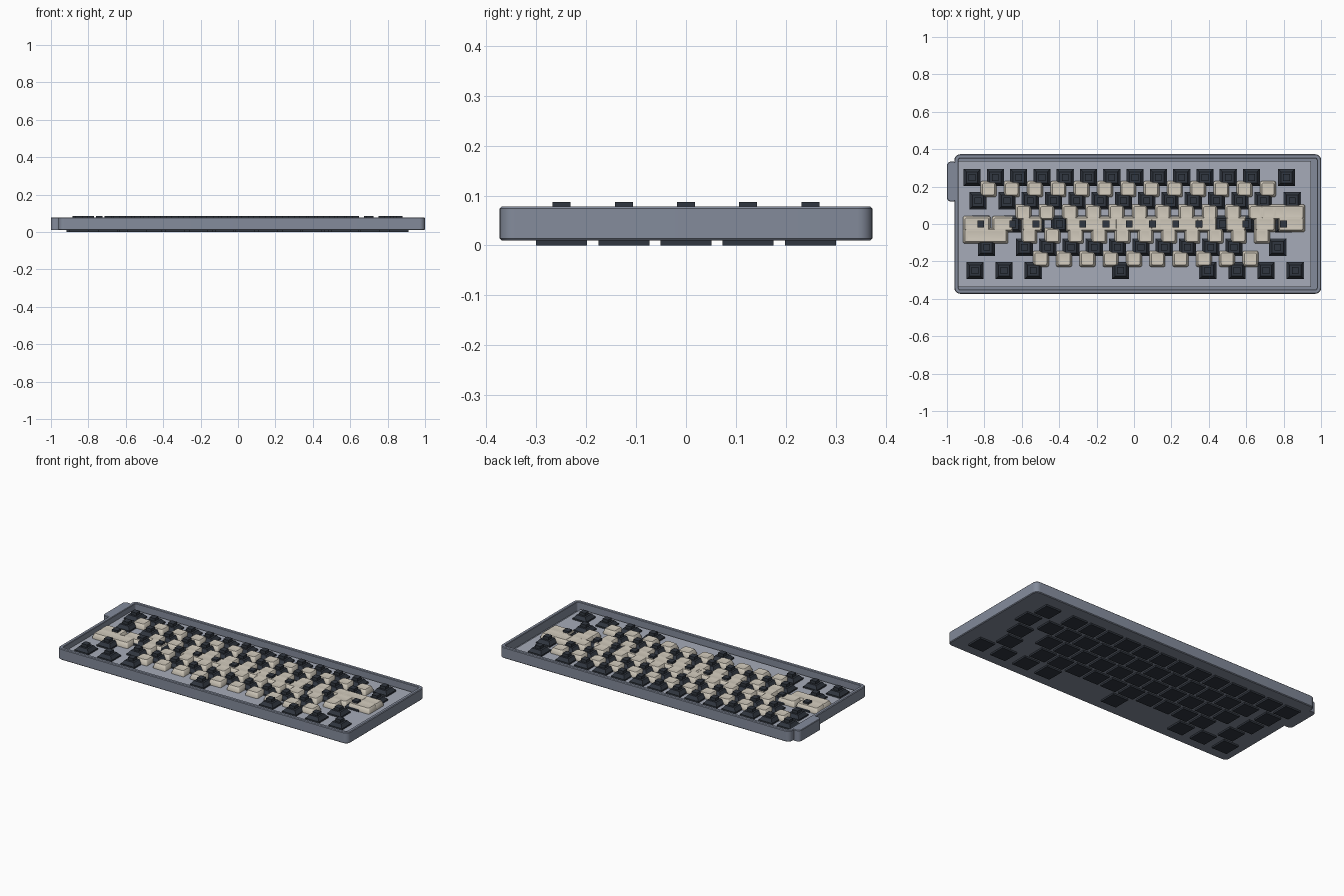
import bpy, bmesh, math

if "Cube" in bpy.data.objects:
    bpy.data.objects.remove(bpy.data.objects["Cube"])

U = 0.1245                      # one key unit
X0, Y0 = -0.928, 0.249          # left edge of layout, centre of top row


def material(name, rgb):
    m = bpy.data.materials.new(name)
    m.diffuse_color = (*rgb, 1)
    m.use_nodes = True
    m.node_tree.nodes["Principled BSDF"].inputs["Base Color"].default_value = m.diffuse_color
    return m


CASE = material("case_grey", (0.23, 0.26, 0.33))
PLATE = material("plate_grey", (0.38, 0.41, 0.48))
DARK = material("switch_dark", (0.03, 0.037, 0.05))
CREAM = material("cap_cream", (0.65, 0.60, 0.51))


def loft(bm, cx, cy, rings, seg=0):
    """Stack of (half_x, half_y, corner_radius, z) rectangles, capped at both ends."""
    prev = None
    for hx, hy, r, z in rings:
        loop = []
        for i, (sx, sy) in enumerate([(1, 1), (-1, 1), (-1, -1), (1, -1)]):
            for k in range(seg + 1):
                a = math.radians(90 * i + (90 * k / seg if seg else 45))
                rr = r if seg else 0
                loop.append(bm.verts.new((cx + sx * (hx - rr) + rr * math.cos(a),
                                          cy + sy * (hy - rr) + rr * math.sin(a), z)))
        n = len(loop)
        if prev is None:
            bm.faces.new(loop[::-1])
        else:
            for k in range(n):
                bm.faces.new((prev[k], prev[(k + 1) % n], loop[(k + 1) % n], loop[k]))
        prev = loop
    bm.faces.new(prev)


def finish(bm, name, mat, smooth=False):
    me = bpy.data.meshes.new(name)
    bm.to_mesh(me)
    bm.free()
    me.materials.append(mat)
    ob = bpy.data.objects.new(name, me)
    bpy.context.collection.objects.link(ob)
    if smooth:
        bpy.ops.object.select_all(action='DESELECT')
        ob.select_set(True)
        bpy.context.view_layer.objects.active = ob
        bpy.ops.object.shade_smooth_by_angle(angle=math.radians(35))
    return ob


# Tray case: outer wall, small rim chamfer, inner wall, floor
bm = bmesh.new()
loft(bm, 0.02, 0, [(0.976, 0.369, 0.026, 0.010), (0.980, 0.373, 0.03, 0.014),
                   (0.980, 0.373, 0.03, 0.074), (0.976, 0.369, 0.026, 0.078),
                   (0.961, 0.354, 0.014, 0.078), (0.958, 0.351, 0.012, 0.075),
                   (0.958, 0.351, 0.012, 0.022)], 6)
finish(bm, "case_tray", CASE, True)

# Side tab on the left wall
bm = bmesh.new()
loft(bm, -0.973, 0.227, [(0.027, 0.107, 0.022, 0.010), (0.027, 0.107, 0.022, 0.075),
                         (0.024, 0.104, 0.019, 0.078)], 6)
finish(bm, "side_tab", CASE, True)

# Switch plate
bm = bmesh.new()
loft(bm, 0, 0, [(0.947, 0.337, 0, 0.018), (0.947, 0.337, 0, 0.043)])
finish(bm, "switch_plate", PLATE)

# Key layout: widths in units, row by row
rows = [[1] * 13 + [2],
        [1.5] + [1] * 12 + [1.5],
        [1.75] + [1] * 11 + [2.25],
        [2.25] + [1] * 10 + [2.75],
        [1.25] * 3 + [6.25] + [1.25] * 4]
keys = []
for j, row in enumerate(rows):
    x = X0
    for w in row:
        keys.append((w, x + w * U / 2, Y0 - j * U))
        x += w * U

# Switches: bottom pad, flange, tapered housing, stem
bm = bmesh.new()
for w, x, y in keys:
    loft(bm, x, y, [(h, h, 0, z) for h, z in
                    [(0.051, 0), (0.051, 0.020), (0.046, 0.020), (0.046, 0.052),
                     (0.042, 0.054), (0.030, 0.070), (0.018, 0.070), (0.018, 0.087)]])
finish(bm, "switches", DARK)

# Keycaps: each width group is centred on the board as its own set
for width in sorted({k[0] for k in keys}):
    group = [k for k in keys if k[0] == width]
    xs = [k[1] for k in group]
    ys = [k[2] for k in group]
    mx, my = (min(xs) + max(xs)) / 2, (min(ys) + max(ys)) / 2
    bm = bmesh.new()
    hx, hy = width * U / 2 - 0.020, 0.042
    for _, x, y in group:
        loft(bm, x - mx, y - my,
             [(hx - i, hy - i, r, z) for i, r, z in
              [(0, 0.008, 0.044), (0, 0.008, 0.052), (0.007, 0.010, 0.072),
               (0.010, 0.009, 0.0755), (0.014, 0.008, 0.076), (0.022, 0.006, 0.0745)]], 3)
    finish(bm, "keycaps_" + str(width).replace(".", "_") + "_unit", CREAM, True)
